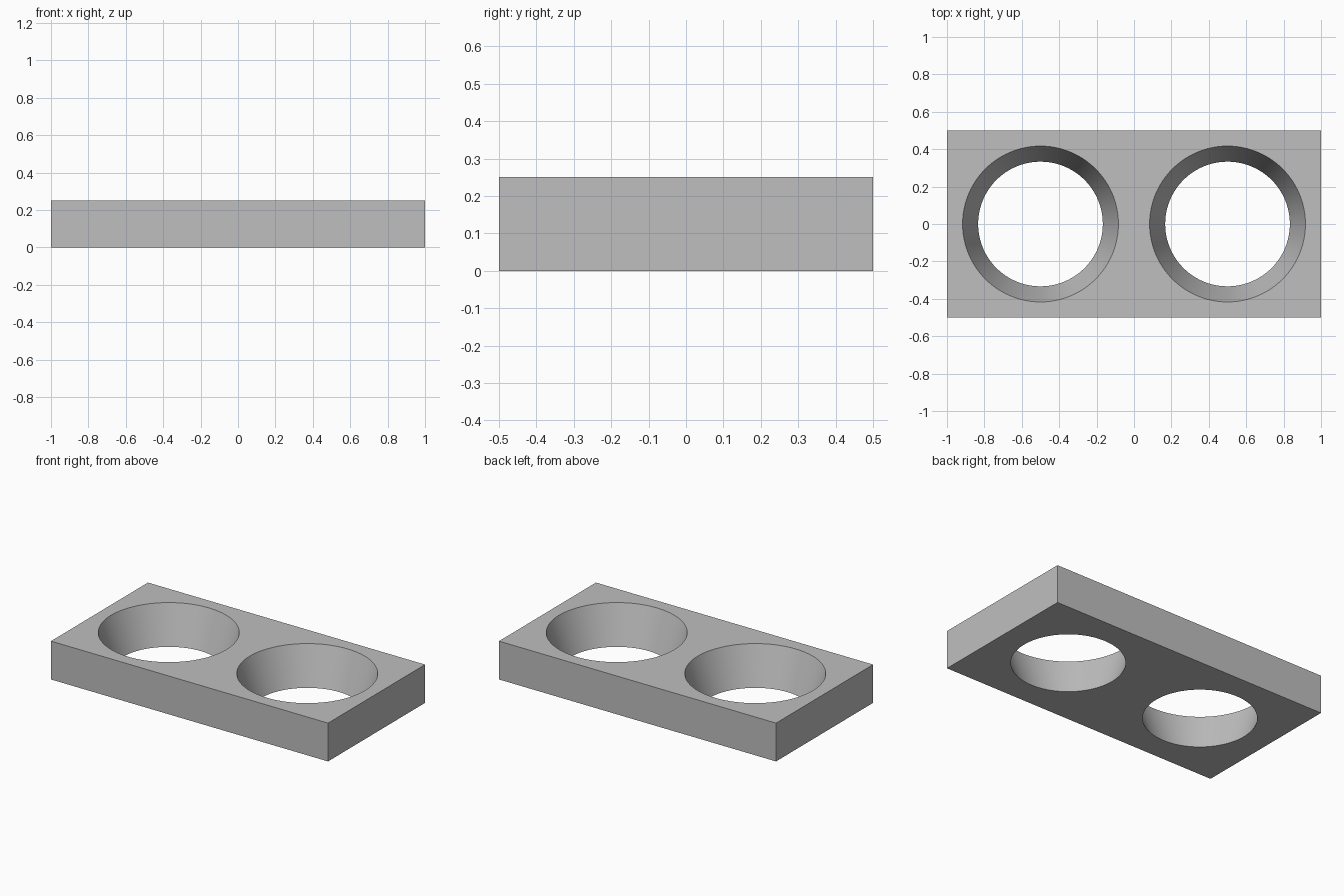
import bpy
import math

cube = bpy.data.objects.get("Cube")
if cube:
    bpy.data.objects.remove(cube, do_unlink=True)

HEIGHT = 0.25
TOP_R, BOTTOM_R = 0.4167, 0.3333
MARGIN = 0.1
SLOPE = (TOP_R - BOTTOM_R) / HEIGHT

grey = bpy.data.materials.new("light grey")
grey.use_nodes = True
colour = (0.52, 0.52, 0.52, 1)
grey.diffuse_color = colour
grey.node_tree.nodes["Principled BSDF"].inputs["Base Color"].default_value = colour

# Rectangular block
bpy.ops.mesh.primitive_cube_add(size=1, location=(0, 0, HEIGHT / 2))
block = bpy.context.object
block.name = "holder_block"
block.scale = (2, 1, HEIGHT)
bpy.ops.object.transform_apply(location=True, rotation=False, scale=True)
block.data.materials.append(grey)

# Tapered through holes, wider at the top
cutters = []
for side, x in (("right", -0.5), ("left", 0.5)):
    bpy.ops.mesh.primitive_cone_add(
        vertices=96,
        radius1=BOTTOM_R - SLOPE * MARGIN,
        radius2=TOP_R + SLOPE * MARGIN,
        depth=HEIGHT + 2 * MARGIN,
        location=(x, 0, HEIGHT / 2))
    cutter = bpy.context.object
    cutter.name = side + "_hole_cutter"
    cutter.hide_render = True
    cutter.data.materials.append(grey)
    cutters.append(cutter)
    cut = block.modifiers.new(side + "_hole", "BOOLEAN")
    cut.operation = "DIFFERENCE"
    cut.solver = "EXACT"
    cut.object = cutter

# Apply the cuts, drop the cutters and smooth the hole walls
bpy.ops.object.select_all(action="DESELECT")
block.select_set(True)
bpy.context.view_layer.objects.active = block
for name in [m.name for m in block.modifiers]:
    bpy.ops.object.modifier_apply(modifier=name)
for cutter in cutters:
    bpy.data.objects.remove(cutter, do_unlink=True)
bpy.ops.object.shade_smooth_by_angle(angle=math.radians(30))
